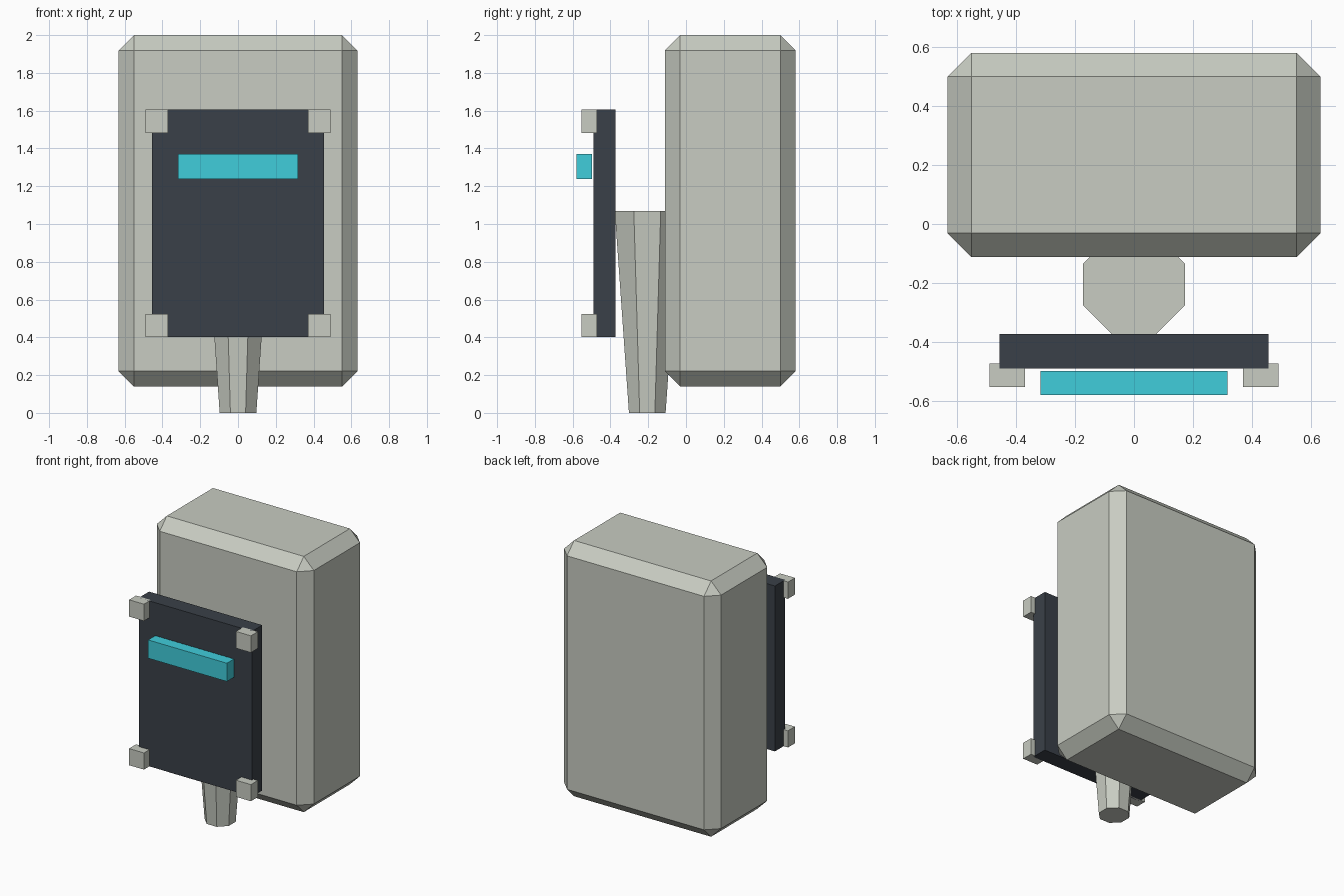
import bpy
import math

if "Cube" in bpy.data.objects:
    bpy.data.objects.remove(bpy.data.objects["Cube"])


def material(name, color):
    m = bpy.data.materials.new(name)
    m.diffuse_color = (*color, 1.0)
    m.use_nodes = True
    m.node_tree.nodes["Principled BSDF"].inputs["Base Color"].default_value = m.diffuse_color
    return m


shell = material("warm_grey", (0.578, 0.604, 0.539))
dark = material("dark_slate", (0.042, 0.051, 0.065))
cyan = material("cyan", (0.051, 0.610, 0.708))


def box(name, x, y, z, mat, bevel=0.0):
    """Box from (min, max) ranges on each axis, with an optional flat chamfer."""
    ranges = (x, y, z)
    bpy.ops.mesh.primitive_cube_add(size=1, location=[(a + b) / 2 for a, b in ranges])
    ob = bpy.context.object
    ob.name = name
    ob.scale = [b - a for a, b in ranges]
    bpy.ops.object.transform_apply(location=False, rotation=False, scale=True)
    ob.data.materials.append(mat)
    if bevel:
        mod = ob.modifiers.new("chamfer", 'BEVEL')
        mod.width = bevel
        mod.segments = 1
        mod.limit_method = 'NONE'
    return ob


# Main chamfered housing
box("housing", (-0.632, 0.632), (-0.112, 0.58), (0.14, 2.0), shell, 0.081)

# Tapered octagonal post, flat sides facing the axes
flat = math.cos(math.pi / 8)
bpy.ops.mesh.primitive_cone_add(
    vertices=8, radius1=0.097 / flat, radius2=0.172 / flat, depth=1.07,
    location=(0, -0.205, 0.535), rotation=(0, 0, math.pi / 8))
post = bpy.context.object
post.name = "post"
post.data.materials.append(shell)

# Front panel
box("front_panel", (-0.455, 0.455), (-0.49, -0.372), (0.402, 1.605), dark)

# Corner blocks on the panel
for side, sx in (("left", -1), ("right", 1)):
    for level, z in (("lower", (0.402, 0.523)), ("upper", (1.483, 1.605))):
        x = sorted((sx * 0.37, sx * 0.49))
        box(f"corner_block_{level}_{side}", x, (-0.552, -0.472), z, shell)

# Light bar floating just in front of the panel
box("light_bar", (-0.317, 0.317), (-0.58, -0.498), (1.237, 1.37), cyan)
